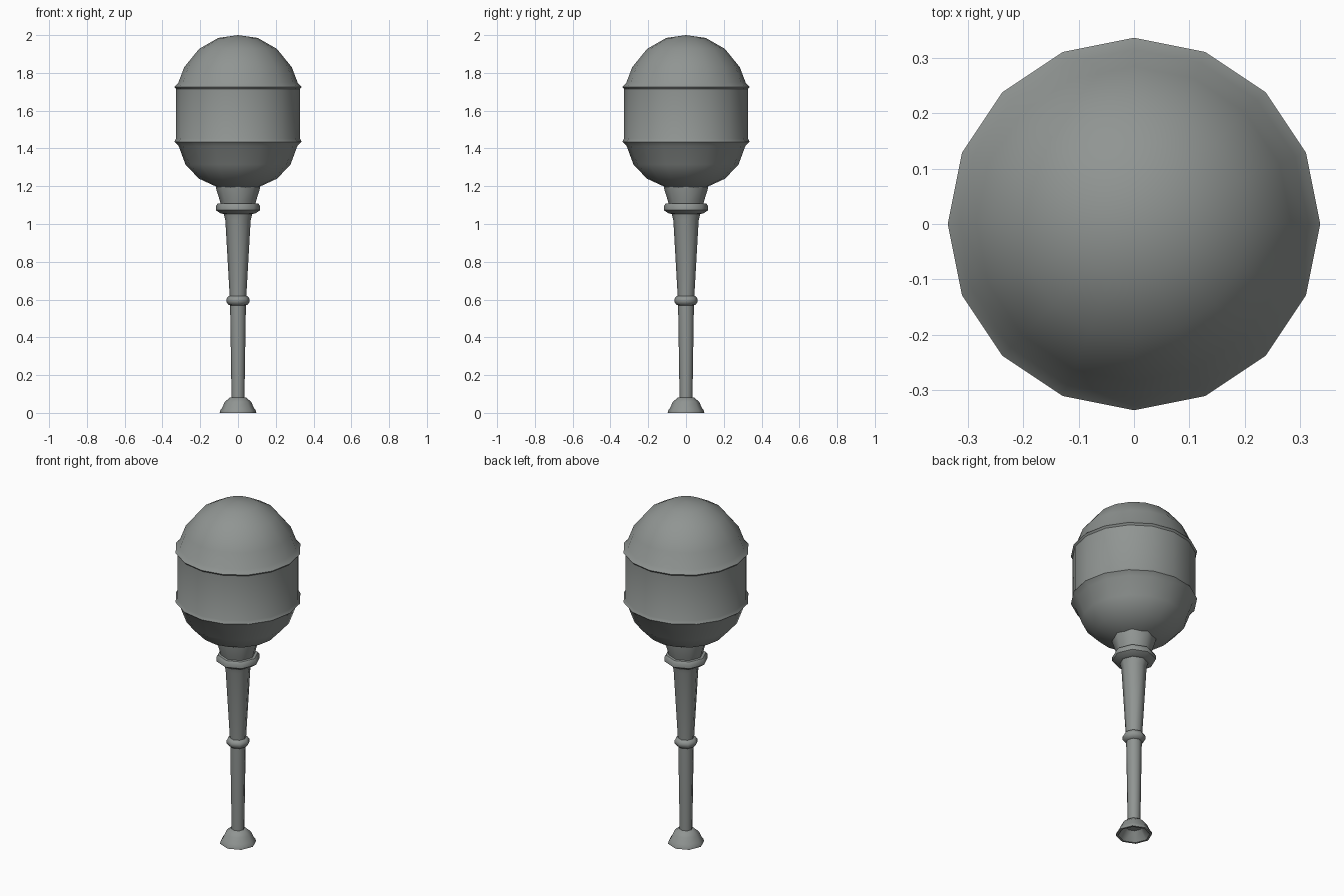
import bpy, bmesh
from math import sin, cos, tau, radians

cube = bpy.data.objects.get("Cube")
if cube:
    bpy.data.objects.remove(cube, do_unlink=True)

# One dull grey metal for everything
metal = bpy.data.materials.new("grey_metal")
metal.use_nodes = True
grey = (0.28, 0.30, 0.29, 1)
metal.diffuse_color = grey
metal.node_tree.nodes["Principled BSDF"].inputs["Base Color"].default_value = grey


def lathe(name, profile, sides, smooth_angle):
    """Turn a list of (radius, height) points around z, closing points on the axis."""
    bm = bmesh.new()
    rings = []
    for r, z in profile:
        count = sides if r > 0 else 1
        rings.append([bm.verts.new((r * cos(tau * i / sides), r * sin(tau * i / sides), z))
                      for i in range(count)])
    for a, b in zip(rings, rings[1:]):
        for i in range(sides):
            j = (i + 1) % sides
            quad = [a[i % len(a)], a[j % len(a)], b[j % len(b)], b[i % len(b)]]
            bm.faces.new(list(dict.fromkeys(quad)))
    bmesh.ops.recalc_face_normals(bm, faces=bm.faces)
    mesh = bpy.data.meshes.new(name)
    bm.to_mesh(mesh)
    bm.free()
    mesh.materials.append(metal)
    obj = bpy.data.objects.new(name, mesh)
    bpy.context.collection.objects.link(obj)
    bpy.ops.object.select_all(action='DESELECT')
    obj.select_set(True)
    bpy.context.view_layer.objects.active = obj
    bpy.ops.object.shade_smooth_by_angle(angle=radians(smooth_angle))
    return obj


# Head: rounded bowl, straight band with two flared rims, dome
lathe("head", [
    (0, 1.18), (0.105, 1.193), (0.207, 1.24), (0.278, 1.315), (0.314, 1.412),
    (0.337, 1.435), (0.328, 1.452),
    (0.328, 1.715), (0.337, 1.725), (0.316, 1.748),
    (0.285, 1.83), (0.206, 1.927), (0.105, 1.985), (0, 2.0)], 16, 32)

# Handle: hollow flared foot, tapering shaft, middle ring, collar and neck
lathe("foot", [
    (0, 0.05), (0.045, 0.05), (0.085, 0.0), (0.097, 0.0), (0.095, 0.012),
    (0.085, 0.025), (0.07, 0.058), (0.045, 0.08), (0.033, 0.083)], 8, 50)
lathe("lower_shaft", [(0.034, 0.07), (0.042, 0.58)], 8, 50)
lathe("middle_ring", [
    (0.038, 0.568), (0.05, 0.572), (0.062, 0.587), (0.062, 0.602),
    (0.052, 0.617), (0.04, 0.62)], 8, 50)
lathe("upper_shaft", [(0.043, 0.6), (0.067, 1.02), (0.077, 1.06)], 8, 50)
lathe("collar", [
    (0.07, 1.053), (0.09, 1.055), (0.117, 1.073), (0.117, 1.095),
    (0.108, 1.108), (0.085, 1.11)], 8, 50)
lathe("neck", [(0.09, 1.09), (0.095, 1.12), (0.117, 1.19), (0.117, 1.205)], 8, 50)
